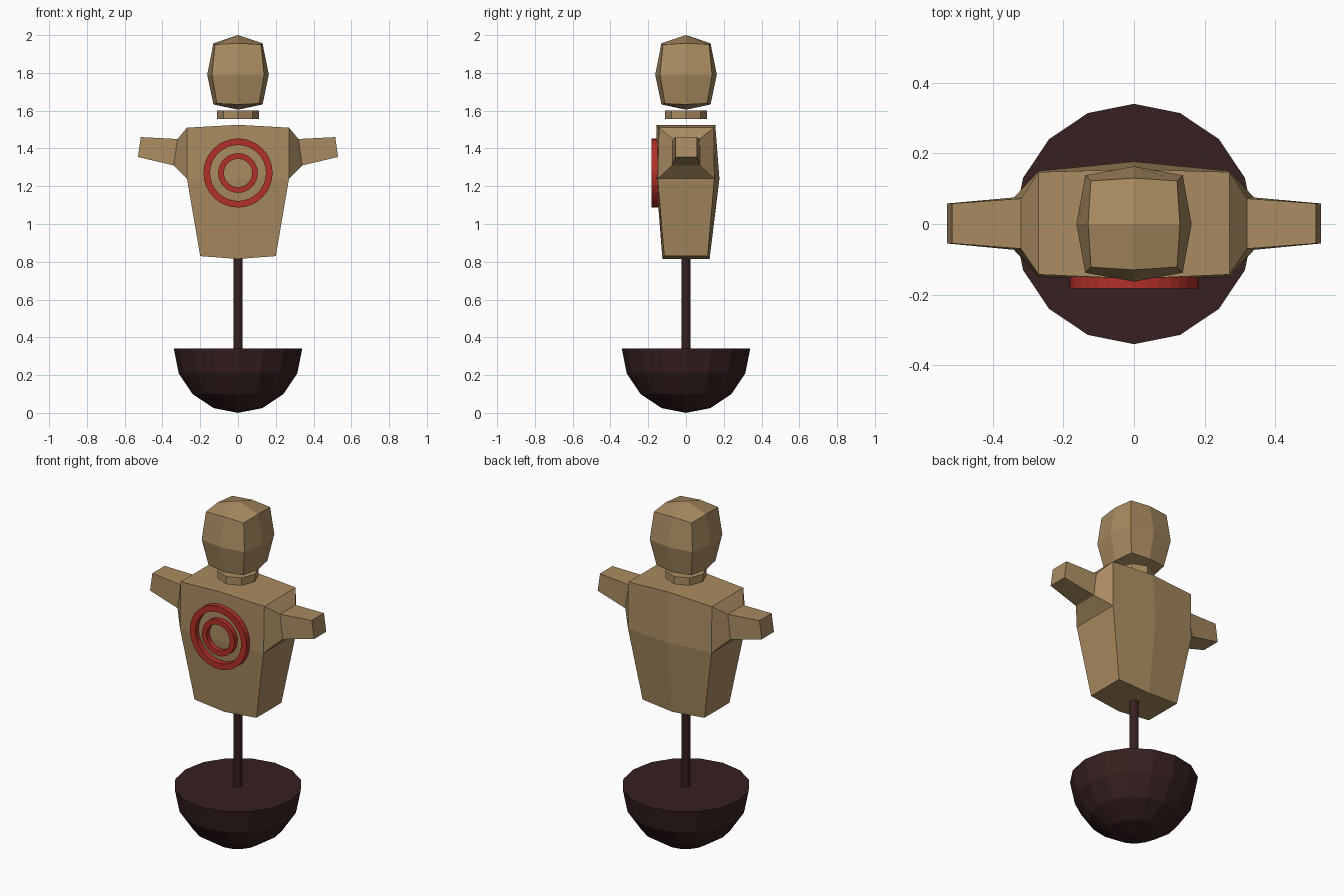
import bpy, bmesh, math
from mathutils import Matrix

if "Cube" in bpy.data.objects:
    bpy.data.objects.remove(bpy.data.objects["Cube"])


def material(name, rgb):
    m = bpy.data.materials.new(name)
    m.diffuse_color = (*rgb, 1)
    m.use_nodes = True
    m.node_tree.nodes["Principled BSDF"].inputs["Base Color"].default_value = m.diffuse_color
    return m


WOOD = material("wood", (0.40, 0.26, 0.12))
DARK = material("dark_wood", (0.038, 0.014, 0.014))
RED = material("red_paint", (0.45, 0.03, 0.022))


def finish(name, bm, mat):
    bmesh.ops.recalc_face_normals(bm, faces=bm.faces)
    me = bpy.data.meshes.new(name)
    bm.to_mesh(me)
    bm.free()
    me.materials.append(mat)
    ob = bpy.data.objects.new(name, me)
    bpy.context.collection.objects.link(ob)
    return ob


def cylinder(name, r, z0, z1, sides, mat):
    bm = bmesh.new()
    bmesh.ops.create_cone(bm, cap_ends=True, segments=sides, radius1=r, radius2=r,
                          depth=z1 - z0, matrix=Matrix.Translation((0, 0, (z0 + z1) / 2)))
    return finish(name, bm, mat)


def lathe(name, profile, sides, mat, closed=False, matrix=Matrix()):
    """Spin an (r, z) profile about z; a closed profile gives a ring."""
    bm = bmesh.new()
    rings = [[bm.verts.new((r * math.cos(2 * math.pi * i / sides),
                            r * math.sin(2 * math.pi * i / sides), z))
              for i in range(sides)] for r, z in profile]
    pairs = list(zip(rings, rings[1:])) + ([(rings[-1], rings[0])] if closed else [])
    for a, b in pairs:
        for i in range(sides):
            j = (i + 1) % sides
            bm.faces.new((a[i], a[j], b[j], b[i]))
    if not closed:
        bm.faces.new(rings[-1])
        bmesh.ops.remove_doubles(bm, verts=bm.verts, dist=1e-4)
    bm.transform(matrix)
    return finish(name, bm, mat)


# Half-sphere base and pole
R = 0.34
bowl = [(R * math.sin(math.radians(a)), R - R * math.cos(math.radians(a)))
        for a in (0, 22.5, 45, 67.5, 90)]
lathe("rounded_base", bowl, 16, DARK)
cylinder("pole", 0.025, 0.33, 0.90, 12, DARK)

# Torso with arm, one half mirrored across x
bm = bmesh.new()


def loop(points):
    return [bm.verts.new(p) for p in points]


# each level: front centre, front corner, back corner, back centre
bottom = loop([(0, -.125, .815), (.2, -.115, .83), (.2, .115, .83), (0, .125, .815)])
chest = loop([(0, -.158, 1.24), (.27, -.15, 1.24), (.27, .15, 1.24), (0, .177, 1.24)])
top = loop([(0, -.155, 1.525), (.27, -.143, 1.51), (.27, .147, 1.51), (0, .155, 1.525)])
for lo, hi in ((bottom, chest), (chest, top)):
    for i in (0, 2):
        bm.faces.new((lo[i], lo[i + 1], hi[i + 1], hi[i]))
bm.faces.new((bottom[1], bottom[2], chest[2], chest[1]))
bm.faces.new(bottom)
bm.faces.new(top)
# arm: socket, shoulder ring, hand end
socket = [chest[1], chest[2], top[2], top[1]]
shoulder = loop([(.34, -.073, 1.31), (.34, .075, 1.31), (.32, .072, 1.45), (.32, -.07, 1.45)])
hand = loop([(.53, -.055, 1.355), (.53, .058, 1.355), (.515, .058, 1.46), (.515, -.055, 1.46)])
for a, b in ((socket, shoulder), (shoulder, hand)):
    for i in range(4):
        j = (i + 1) % 4
        bm.faces.new((a[i], a[j], b[j], b[i]))
bm.faces.new(hand)
torso = finish("torso_and_arms", bm, WOOD)
mirror = torso.modifiers.new("mirror", 'MIRROR')
mirror.use_axis = (True, False, False)

# Neck disc
cylinder("neck", 0.11, 1.555, 1.60, 8, WOOD)

# Head: subdivided cube puffed outward
bm = bmesh.new()
bmesh.ops.create_cube(bm, size=2)
bmesh.ops.subdivide_edges(bm, edges=bm.edges[:], cuts=1, use_grid_fill=True)
LEVELS = {  # per height: corner half width, edge-middle half width, corner z, middle z, pole z
    1: (.122, .130, 1.95, 1.957, 2.0),
    0: (.138, .163, 1.79, 1.79, 1.79),
    -1: (.112, .130, 1.638, 1.633, 1.605),
}
for v in bm.verts:
    x, y, z = (round(c) for c in v.co)
    corner_w, mid_w, corner_z, mid_z, pole_z = LEVELS[z]
    n = abs(x) + abs(y)
    w = corner_w if n == 2 else mid_w
    v.co = (x * w, y * w, (pole_z, mid_z, corner_z)[n])
finish("head", bm, WOOD)

# Target rings on the chest
facing = Matrix.Translation((0, 0, 1.27)) @ Matrix.Rotation(math.pi / 2, 4, 'X')
for name, r0, r1 in (("outer_target_ring", .148, .183), ("inner_target_ring", .075, .105)):
    lathe(name, [(r0, .145), (r1, .145), (r1, .183), (r0, .183)], 32, RED, True, facing)
